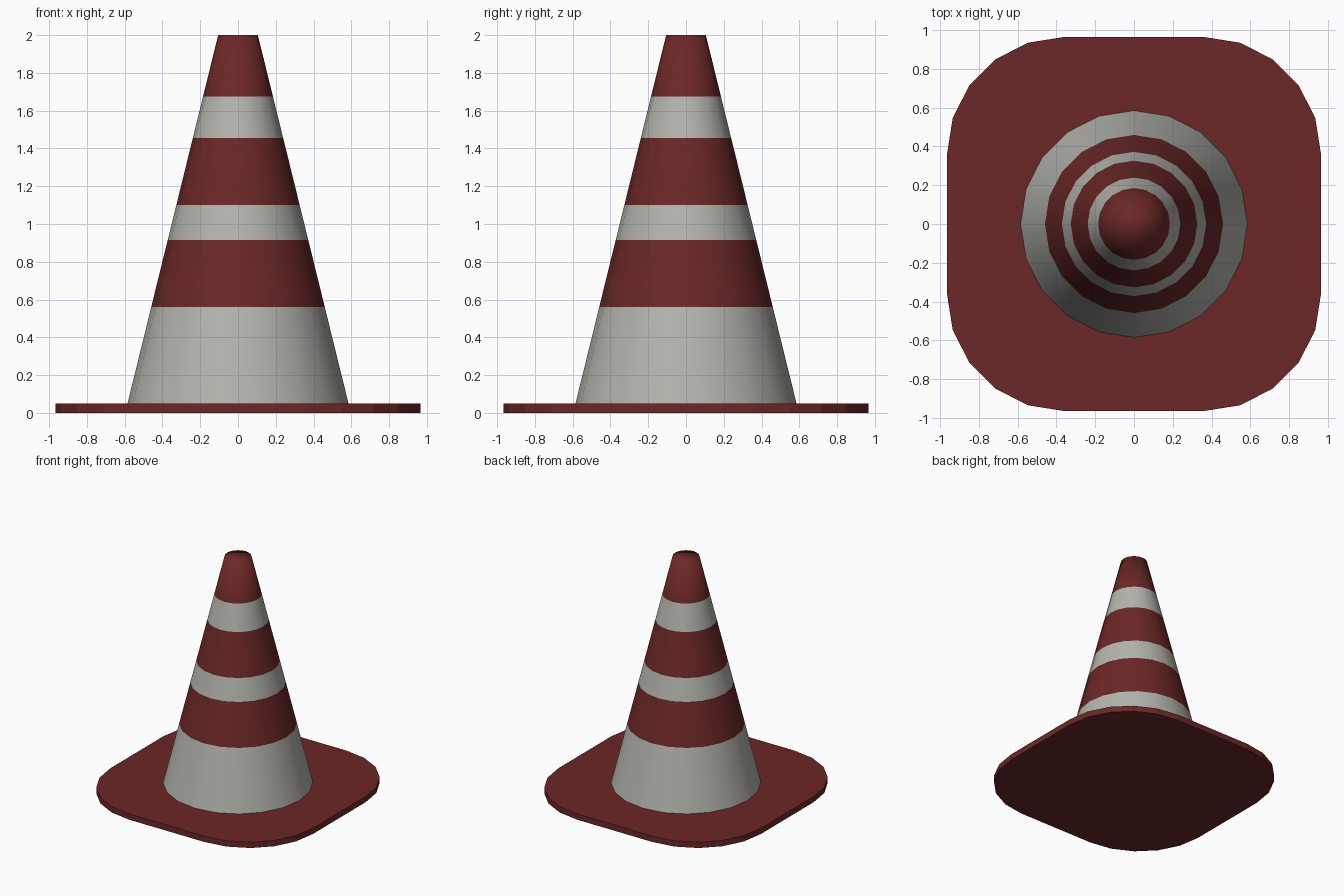
import bpy, bmesh, math

if "Cube" in bpy.data.objects:
    bpy.data.objects.remove(bpy.data.objects["Cube"])


def material(name, rgb):
    m = bpy.data.materials.new(name)
    m.diffuse_color = (*rgb, 1)
    m.use_nodes = True
    m.node_tree.nodes["Principled BSDF"].inputs["Base Color"].default_value = m.diffuse_color
    return m


red = material("dark red", (0.15, 0.02, 0.02))
white = material("off white", (0.45, 0.46, 0.415))


def make_object(name, bm, mats):
    bmesh.ops.recalc_face_normals(bm, faces=bm.faces)
    me = bpy.data.meshes.new(name)
    bm.to_mesh(me)
    bm.free()
    for m in mats:
        me.materials.append(m)
    ob = bpy.data.objects.new(name, me)
    bpy.context.collection.objects.link(ob)
    return ob


# Base plate: square with five-segment rounded corners
bm = bmesh.new()
verts = []
for k in range(4):
    cx = 0.36 * (1 if k in (0, 3) else -1)
    cy = 0.36 * (1 if k in (0, 1) else -1)
    for i in range(6):
        a = math.radians(90 * k + 18 * i)
        verts.append(bm.verts.new((cx + 0.605 * math.cos(a), cy + 0.605 * math.sin(a), 0)))
bottom = bm.faces.new(verts)
top = bmesh.ops.extrude_face_region(bm, geom=[bottom], use_keep_orig=True)["geom"]
bmesh.ops.translate(bm, vec=(0, 0, 0.05), verts=[g for g in top if isinstance(g, bmesh.types.BMVert)])
make_object("base_plate", bm, [red])

# Cone body: 20 sides, ring at every stripe border
N = 20
heights = [0.05, 0.56, 0.915, 1.10, 1.455, 1.675, 2.0]
bm = bmesh.new()
rings = []
for z in heights:
    r = 0.585 - (z - 0.05) * (0.48 / 1.95)
    rings.append([bm.verts.new((r * math.cos(2 * math.pi * i / N),
                                r * math.sin(2 * math.pi * i / N), z)) for i in range(N)])
for s, (lo, hi) in enumerate(zip(rings, rings[1:])):
    for i in range(N):
        j = (i + 1) % N
        f = bm.faces.new((lo[i], lo[j], hi[j], hi[i]))
        f.material_index = 1 - s % 2  # white first, then alternating
        f.smooth = True
# Closed tip, shaded smoothly into the sides
cap = bm.faces.new(rings[-1])
cap.material_index = 0
cap.smooth = True
make_object("cone_body", bm, [red, white])
